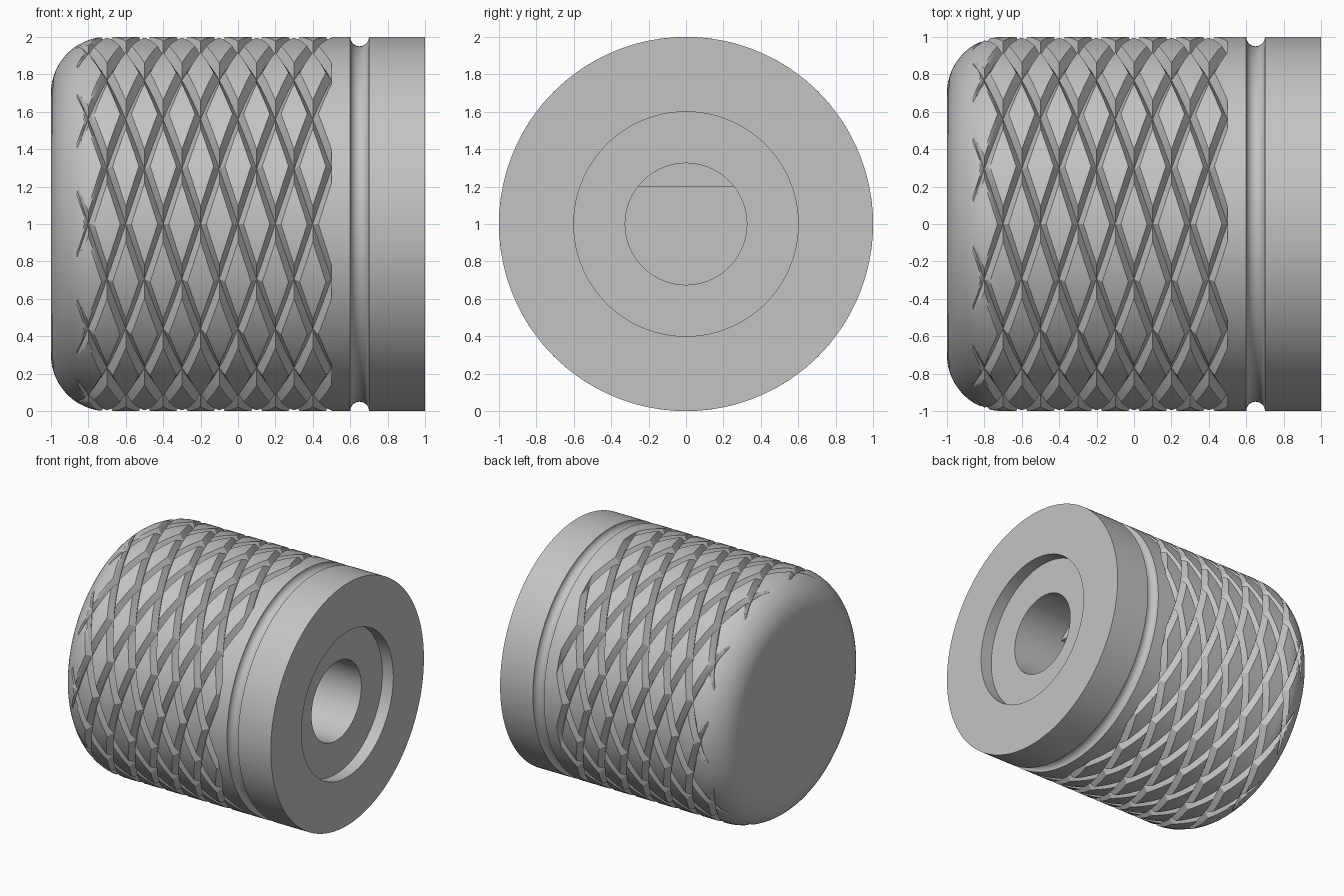
import bpy, bmesh
from math import sin, cos, pi, sqrt, acos, radians

old = bpy.data.objects.get("Cube")
if old:
    bpy.data.objects.remove(old, do_unlink=True)

SEGS = 200            # sides around the axis
STEP = 0.01           # ring spacing in the knurl, matches one side of helix travel
PITCH = 0.2           # spacing of neighbouring helical cuts along x
HALF = 0.03           # half width of a cut
DEPTH = 0.05
KNURL_START, KNURL_END = -0.9, 0.5
FILLET = 0.3


def body_radius(x):
    """Outer radius, with the rounded closed end."""
    d = max(0.0, -1 + FILLET - x)
    return 1 - FILLET + sqrt(max(0.0, FILLET ** 2 - d ** 2))


def knurl_radius(x, step):
    """Outer radius carved by two opposite families of V cuts."""
    def gap(u):
        return abs((u + PITCH / 2) % PITCH - PITCH / 2)
    near = min(gap(x - step * STEP), gap(x + step * STEP))
    return min(body_radius(x), 1 - DEPTH + DEPTH * near / HALF)


def place(x, r, step):
    t = 2 * pi * step / SEGS
    return (x, -r * cos(t), r * sin(t))


bm = bmesh.new()


def ring(x, radius, flat=None):
    verts = []
    for i in range(SEGS):
        r = radius(x, i) if callable(radius) else radius
        px, py, pz = place(x, r, i)
        verts.append(bm.verts.new((px, py, pz if flat is None else min(pz, flat))))
    return verts


def bridge(a, b, mid_x=None):
    """Join two rings; with mid_x, split each cell along both diagonals."""
    for i in range(SEGS):
        j = (i + 1) % SEGS
        cell = (a[i], a[j], b[j], b[i])
        if mid_x is None:
            bm.faces.new(cell)
            continue
        r = knurl_radius(mid_x, i + 0.5)
        mid = bm.verts.new(place(mid_x, r, i + 0.5))
        for k in range(4):
            bm.faces.new((cell[k], cell[(k + 1) % 4], mid))


# Rounded closed end
a_end = acos((-1 + FILLET - KNURL_START) / FILLET)
rings = []
for k in range(8):
    a = a_end * k / 8
    rings.append(ring(-1 + FILLET - FILLET * cos(a), 1 - FILLET + FILLET * sin(a)))
bm.faces.new(rings[0])

# Knurled grip
first_knurl = len(rings)
count = round((KNURL_END - KNURL_START) / STEP)
rings += [ring(KNURL_START + k * STEP, knurl_radius) for k in range(count + 1)]
last_knurl = len(rings) - 1

# Plain collar with a half-round ring groove
rings.append(ring(KNURL_END, 1))
for k in range(17):
    a = pi * k / 16
    rings.append(ring(0.65 - 0.05 * cos(a), 1 - 0.05 * sin(a)))

# Open end: counterbore, round bore, then a bore with one flat side
for x, r in ((1, 1), (1, 0.6), (0.9, 0.6), (0.9, 0.325), (0.5, 0.325)):
    rings.append(ring(x, r))
rings += [ring(x, 0.325, flat=0.2) for x in (0.5, -0.4)]
bm.faces.new(rings[-1])

# Skin the rings
for n in range(len(rings) - 1):
    if first_knurl <= n < last_knurl:
        bridge(rings[n], rings[n + 1], KNURL_START + (n - first_knurl + 0.5) * STEP)
    else:
        bridge(rings[n], rings[n + 1])

bmesh.ops.remove_doubles(bm, verts=bm.verts[:], dist=0.0001)
bmesh.ops.recalc_face_normals(bm, faces=bm.faces[:])

mesh = bpy.data.meshes.new("knurled_knob")
bm.to_mesh(mesh)
bm.free()
knob = bpy.data.objects.new("knurled_knob", mesh)
knob.location.z = 1
bpy.context.collection.objects.link(knob)

# Plain grey metal
grey = bpy.data.materials.new("plain_grey")
grey.use_nodes = True
colour = (0.55, 0.55, 0.55, 1)
grey.diffuse_color = colour
grey.node_tree.nodes["Principled BSDF"].inputs["Base Color"].default_value = colour
mesh.materials.append(grey)

bpy.ops.object.select_all(action="DESELECT")
knob.select_set(True)
bpy.context.view_layer.objects.active = knob
bpy.ops.object.shade_smooth_by_angle(angle=radians(30))
